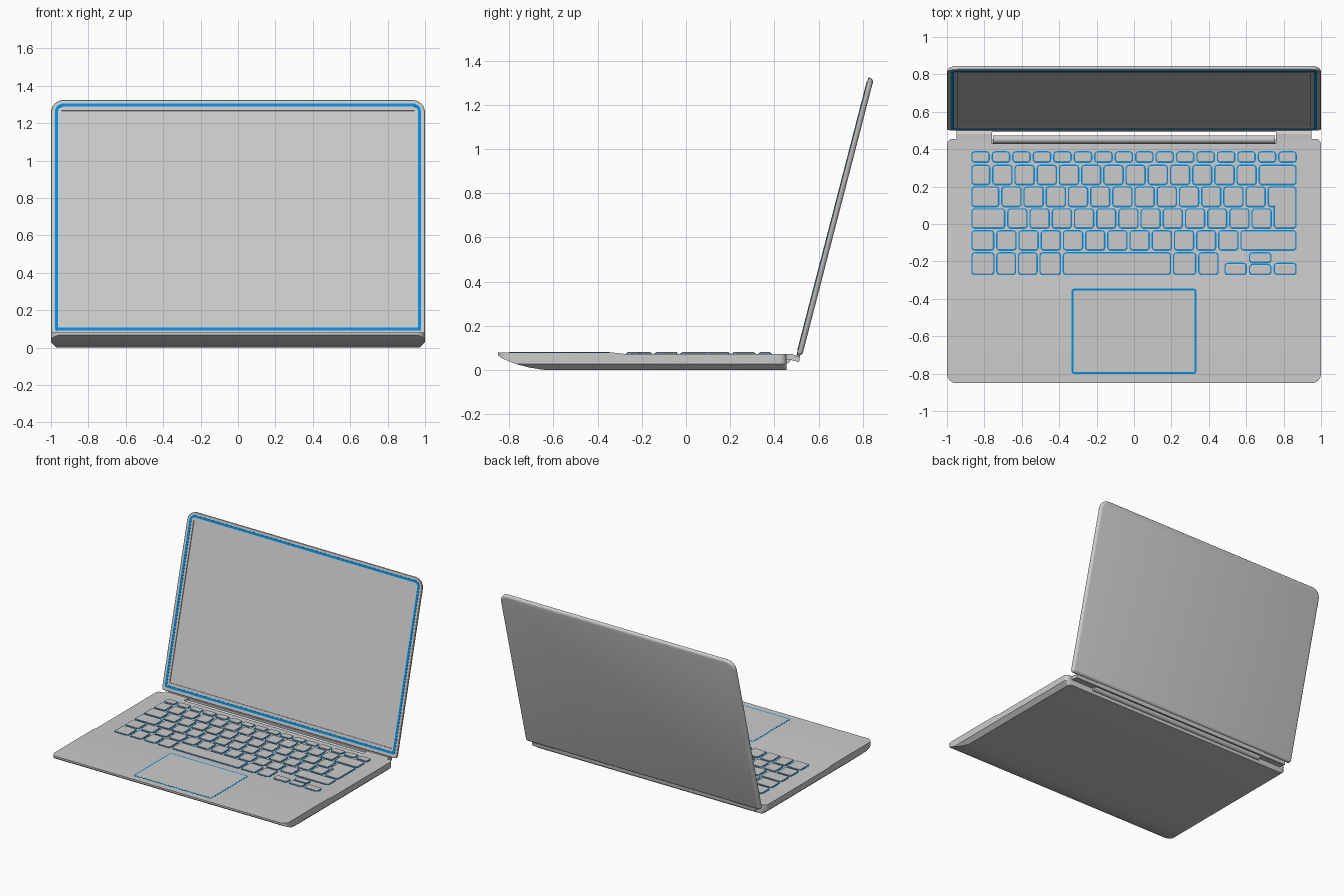
import bpy, bmesh, math
from mathutils import Matrix

if "Cube" in bpy.data.objects:
    bpy.data.objects.remove(bpy.data.objects["Cube"])

blue = bpy.data.materials.new("blue_seal")
blue.diffuse_color = (0.0, 0.27, 0.75, 1)
blue.use_nodes = True
blue.node_tree.nodes["Principled BSDF"].inputs["Base Color"].default_value = blue.diffuse_color


def rounded(x0, x1, y0, y1, r_low, r_high, inset=0.0, n=6):
    """Rounded rectangle outline, separate radii for low-y and high-y corners."""
    x0, x1, y0, y1 = x0 + inset, x1 - inset, y0 + inset, y1 - inset
    rl, rh = max(r_low - inset, 0.003), max(r_high - inset, 0.003)
    corners = [(x1 - rl, y0 + rl, rl, -90), (x1 - rh, y1 - rh, rh, 0),
               (x0 + rh, y1 - rh, rh, 90), (x0 + rl, y0 + rl, rl, 180)]
    return [(cx + r * math.cos(math.radians(a + 90 * i / n)),
             cy + r * math.sin(math.radians(a + 90 * i / n)))
            for cx, cy, r, a in corners for i in range(n + 1)]


def loft(bm, loops):
    """Closed solid through a list of equal-length 3D loops."""
    rings = [[bm.verts.new(p) for p in loop] for loop in loops]
    for a, b in zip(rings, rings[1:]):
        for i in range(len(a)):
            j = (i + 1) % len(a)
            bm.faces.new((a[i], a[j], b[j], b[i]))
    bm.faces.new(rings[0][::-1])
    bm.faces.new(rings[-1])


def at(outline, z, sx=1.0):
    return [(x * sx, y, z) for x, y in outline]


def finish(bm, name, matrix=None, mat=None):
    bmesh.ops.recalc_face_normals(bm, faces=bm.faces)
    me = bpy.data.meshes.new(name)
    bm.to_mesh(me)
    bm.free()
    ob = bpy.data.objects.new(name, me)
    bpy.context.collection.objects.link(ob)
    if matrix:
        ob.matrix_world = matrix
    if mat:
        me.materials.append(mat)
    return ob


def solid(name, loops, matrix=None, mat=None):
    bm = bmesh.new()
    loft(bm, loops)
    return finish(bm, name, matrix, mat)


def bar(name, profile, x0, x1):
    """Extrude a y-z profile along x."""
    return solid(name, [[(x, y, z) for y, z in profile] for x in (x0, x1)])


def box(name, x0, x1, y0, y1, z0, z1, matrix=None):
    sq = [(x0, y0), (x1, y0), (x1, y1), (x0, y1)]
    return solid(name, [at(sq, z0), at(sq, z1)], matrix)


def activate(ob):
    bpy.ops.object.select_all(action='DESELECT')
    ob.select_set(True)
    bpy.context.view_layer.objects.active = ob


def boolean(ob, cutter, op):
    m = ob.modifiers.new("cut", 'BOOLEAN')
    m.operation, m.object, m.solver = op, cutter, 'EXACT'
    activate(ob)
    bpy.ops.object.modifier_apply(modifier=m.name)
    bpy.data.objects.remove(cutter)


def smooth(ob):
    activate(ob)
    bpy.ops.object.shade_smooth_by_angle(angle=math.radians(28))


# Base: side profile trimmed by a rounded plan with chamfered lower sides
DECK = 0.073
base = bar("base", [(-0.85, 0.08), (-0.85, 0.066), (-0.835, 0.054), (-0.80, 0.038),
                    (-0.76, 0.024), (-0.71, 0.011), (-0.64, 0.0), (0.5, 0.0),
                    (0.5, DECK), (-0.28, DECK), (-0.345, 0.08)], -1.1, 1.1)
plan = rounded(-1, 1, -0.851, 0.455, 0.05, 0.03)
trim = solid("trim", [at(plan, -0.001, 0.969), at(plan, 0.027), at(plan, 0.2)])
boolean(base, trim, 'INTERSECT')
boolean(base, box("notch", -0.76, 0.76, 0.43, 0.6, 0.025, 0.2), 'DIFFERENCE')
smooth(base)

# Hinge: central barrel in the notch and two outer arms up to the lid
barrel = [(0.4525 + 0.0215 * math.cos(math.tau * i / 16),
           0.05 + 0.0215 * math.sin(math.tau * i / 16)) for i in range(16)]
smooth(bar("hinge_barrel", barrel, -0.755, 0.755))
arm = [(0.44, 0.07), (0.48, 0.073), (0.497, 0.064), (0.516, 0.062),
       (0.512, 0.036), (0.478, 0.044), (0.44, 0.044)]
for side, x0 in (("left", -0.95), ("right", 0.76)):
    bar("hinge_arm_" + side, arm, x0, x0 + 0.19)
bar("lid_lip", [(0.492, 0.066), (0.516, 0.066), (0.512, 0.036), (0.492, 0.041)], -0.76, 0.76)

# Lid: built flat (x, height, front normal) then tilted back
t = math.radians(14.5)
s, c = math.sin(t), math.cos(t)
tilt = Matrix(((1, 0, 0, 0), (0, s, -c, 0.5), (0, c, s, 0.068), (0, 0, 0, 1)))
H = 1.298
lid = solid("lid", [at(rounded(-1, 1, 0, H, 0.02, 0.07, i), z) for z, i in
                    ((0, 0.003), (-0.003, 0), (-0.011, 0), (-0.019, 0.004),
                     (-0.024, 0.010), (-0.026, 0.018))], tilt)
boolean(lid, box("screen_recess", -0.944, 0.944, 0.062, 1.238, -0.006, 0.1, tilt), 'DIFFERENCE')
smooth(lid)
box("screen", -0.943, 0.943, 0.063, 1.237, -0.012, -0.005, tilt)

# Blue seal strip around the screen
outer = rounded(-0.979, 0.979, 0.024, 1.277, 0.012, 0.045)
inner = rounded(-0.979, 0.979, 0.024, 1.277, 0.012, 0.045, 0.017)
bm = bmesh.new()
rings = [[bm.verts.new(p) for p in at(o, z)] for o, z in
         ((outer, -0.002), (outer, 0.002), (inner, 0.002), (inner, -0.002))]
for a, b in zip(rings, rings[1:] + rings[:1]):
    for i in range(len(a)):
        j = (i + 1) % len(a)
        bm.faces.new((a[i], a[j], b[j], b[i]))
finish(bm, "screen_seal", tilt, blue)

# Trackpad with blue edge line
pad = (-0.333, 0.333, -0.801, -0.346, 0.012, 0.012)
solid("trackpad_edge", [at(rounded(*pad), 0.07), at(rounded(*pad), 0.0806)], None, blue)
solid("trackpad", [at(rounded(*pad, 0.009), 0.07), at(rounded(*pad, 0.009), 0.0812)])

# Keyboard layout: list of key rectangles
E, P, G = 0.866, 0.1187, 0.017
keys = [(-E + i * 0.1094, -E + i * 0.1094 + 0.092, 0.33, 0.385) for i in range(16)]
for y0, y1, start, n in ((0.21, 0.313, -0.754, 12), (0.092, 0.197, -0.706, 12),
                         (-0.023, 0.08, -0.674, 12), (-0.14, -0.037, -0.733, 11)):
    keys.append((-E, start - G, y0, y1))
    keys += [(start + i * P, start + (i + 1) * P - G, y0, y1) for i in range(n)]
    end_top = 0.11 if start == -0.674 else y1     # tall enter key joins two rows
    keys.append((start + n * P, E, y0, end_top))
for x0, x1 in ((-E, -0.749), (-0.733, -0.634), (-0.617, -0.518), (-0.502, -0.393),
               (-0.377, 0.195), (0.212, 0.33), (0.347, 0.449)):
    keys.append((x0, x1, -0.27, -0.155))
keys += [(0.487, 0.6, -0.27, -0.211), (0.618, 0.732, -0.27, -0.217),
         (0.618, 0.732, -0.207, -0.155), (0.75, E, -0.27, -0.211)]

# Key caps and the blue surround under each one
caps, surrounds = bmesh.new(), bmesh.new()
for k in keys:
    loft(caps, [at(rounded(*k, 0.014, 0.014, i, 3), z)
                for z, i in ((0.07, 0.003), (0.079, 0.003), (0.081, 0.006))])
    loft(surrounds, [at(rounded(*k, 0.016, 0.016, -0.004, 3), z) for z in (0.07, 0.0745)])
finish(caps, "keys")
finish(surrounds, "key_surrounds", None, blue)
